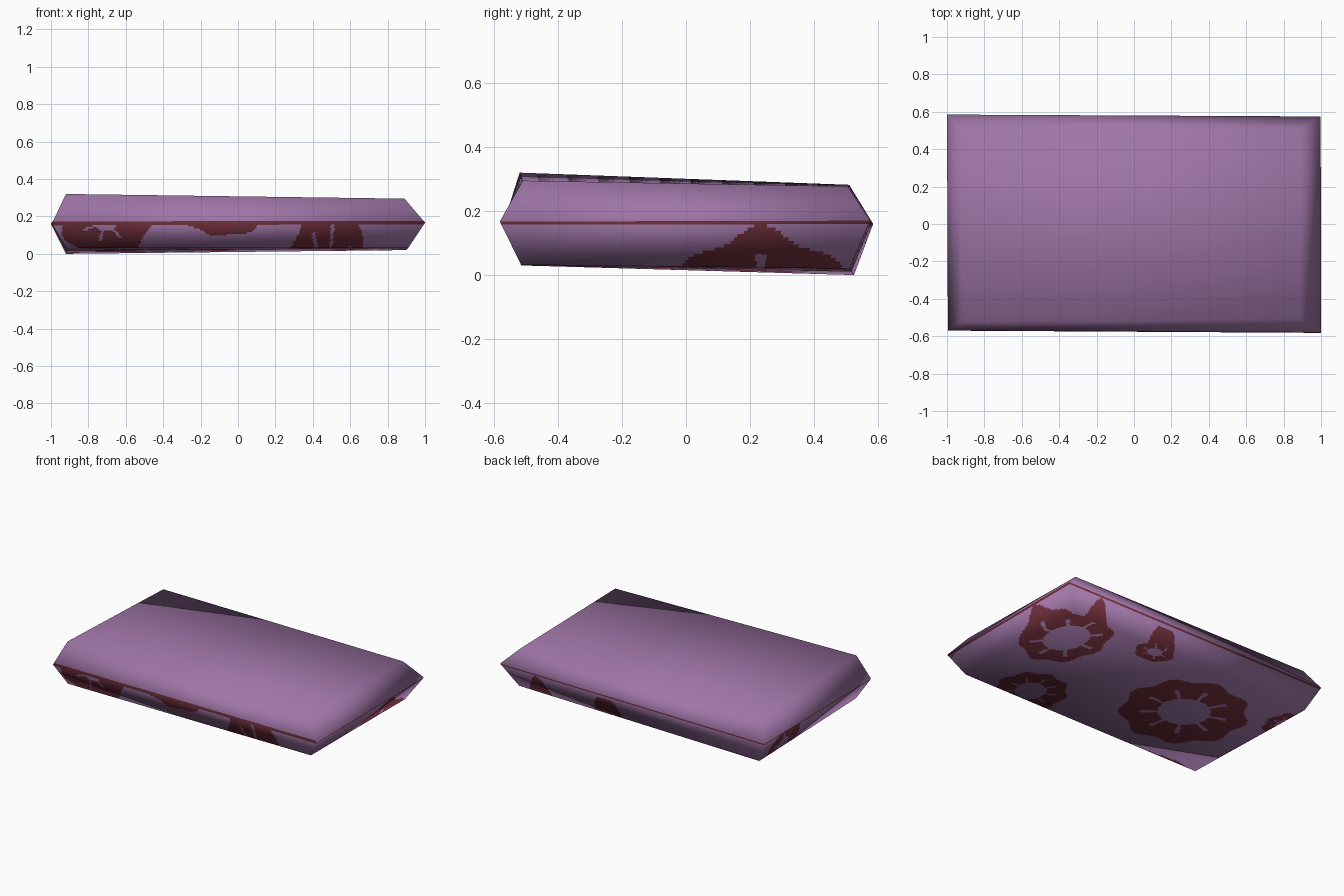
import bpy, bmesh, math
from mathutils import Vector

if "Cube" in bpy.data.objects:
    bpy.data.objects.remove(bpy.data.objects["Cube"])


def material(name, rgb):
    m = bpy.data.materials.new(name)
    m.diffuse_color = (*rgb, 1)
    m.use_nodes = True
    m.node_tree.nodes["Principled BSDF"].inputs["Base Color"].default_value = m.diffuse_color
    return m


MATS = [material("purple fabric", (0.352, 0.181, 0.392)),
        material("maroon print", (0.156, 0.027, 0.042))]

# Three corner rings: front left, front right, back right, back left
BOTTOM = [(-.92, -.515, .03), (.91, -.515, .032), (.90, .51, .02), (-.92, .525, 0)]
MIDDLE = [(-.995, -.57, .162), (1, -.582, .167), (.998, .575, .17), (-1, .585, .16)]
TOP = [(-.92, -.52, .32), (.89, -.51, .295), (.89, .505, .277), (-.92, .51, .282)]

# Soft shading normals taken from the plain twelve-corner cushion
cage = bmesh.new()
cv = [cage.verts.new(p) for p in BOTTOM + MIDDLE + TOP]
WALLS = [(i, (i + 1) % 4) for i in range(4)]
LOWER = [(i, j, j + 4, i + 4) for i, j in WALLS]
UPPER = [(i + 4, j + 4, j + 8, i + 8) for i, j in WALLS]
BASE, LID = (0, 3, 2, 1), (8, 9, 10, 11)
for q in LOWER + UPPER + [BASE, LID]:
    cage.faces.new([cv[k] for k in q])
cage.normal_update()
CORNERS = [v.co.copy() for v in cv]
NORMALS = [v.normal.copy() for v in cv]
cage.free()

# Printed flowers: centre x, y, radius x, y, hole ratio, lobes
FLOWERS = [(.735, .235, .255, .335, .50, 8), (-.39, .012, .405, .405, .40, 9),
           (.22, .46, .135, .115, .38, 6), (.48, -.41, .23, .24, .42, 9),
           (-.93, .30, .10, .16, .35, 7), (-.71, -.575, .25, .085, .25, 7),
           (-.075, -.60, .235, .057, 0, 7)]


def printed(p):
    for cx, cy, rx, ry, hole, n in FLOWERS:
        dx, dy = (p.x - cx) / rx, (p.y - cy) / ry
        r, a = math.hypot(dx, dy), math.atan2(dy, dx)
        if r > .95 + .05 * math.cos(n * a) or r < hole:
            continue
        slit = hole > 0 and r < hole + .27 and math.cos(n * a) > .86
        if not slit:
            return 1
    return 0


def blend(vals, q, u, v):
    a, b, c, d = (vals[k] for k in q)
    return a.lerp(b, u).lerp(d.lerp(c, u), v)


def shell(name, patches):
    """patches: (corner quad, columns, rows, rule(centre, v) -> material index)"""
    bm = bmesh.new()
    lay = bm.verts.layers.float_vector.new("n")
    for q, nu, nv, rule in patches:
        grid = []
        for j in range(nv + 1):
            row = []
            for i in range(nu + 1):
                vert = bm.verts.new(blend(CORNERS, q, i / nu, j / nv))
                vert[lay] = blend(NORMALS, q, i / nu, j / nv).normalized()
                row.append(vert)
            grid.append(row)
        for j in range(nv):
            for i in range(nu):
                f = bm.faces.new((grid[j][i], grid[j][i + 1],
                                  grid[j + 1][i + 1], grid[j + 1][i]))
                f.material_index = rule(f.calc_center_median(), (j + .5) / nv)
                f.smooth = True
    bmesh.ops.remove_doubles(bm, verts=bm.verts, dist=1e-5)
    normals = [Vector(v[lay]) for v in bm.verts]
    bm.verts.layers.float_vector.remove(lay)
    me = bpy.data.meshes.new(name)
    bm.to_mesh(me)
    bm.free()
    for m in MATS:
        me.materials.append(m)
    me.normals_split_custom_set_from_vertices(normals)
    ob = bpy.data.objects.new(name, me)
    bpy.context.collection.objects.link(ob)
    return ob


LONG, SHORT, ROWS = 200, 116, 14


def plain(c, v):
    return 0


def lower_rule(c, v):      # seam stripe under the rim, flowers below
    return 1 if v > 1 - 1 / ROWS else printed(c)


def front_rule(c, v):      # the stripe laps over the rim at the front
    return 1 if v < 1 / ROWS else 0


# Printed lower half
shell("cushion_lower", [(BASE, SHORT, LONG, lambda c, v: printed(c))] +
      [(q, (LONG, SHORT)[k % 2], ROWS, lower_rule) for k, q in enumerate(LOWER)])

# Plain upper half
shell("cushion_upper", [(LID, LONG, 10, plain)] +
      [(q, (LONG, 10)[k % 2], ROWS, front_rule if k == 0 else plain)
       for k, q in enumerate(UPPER)])
